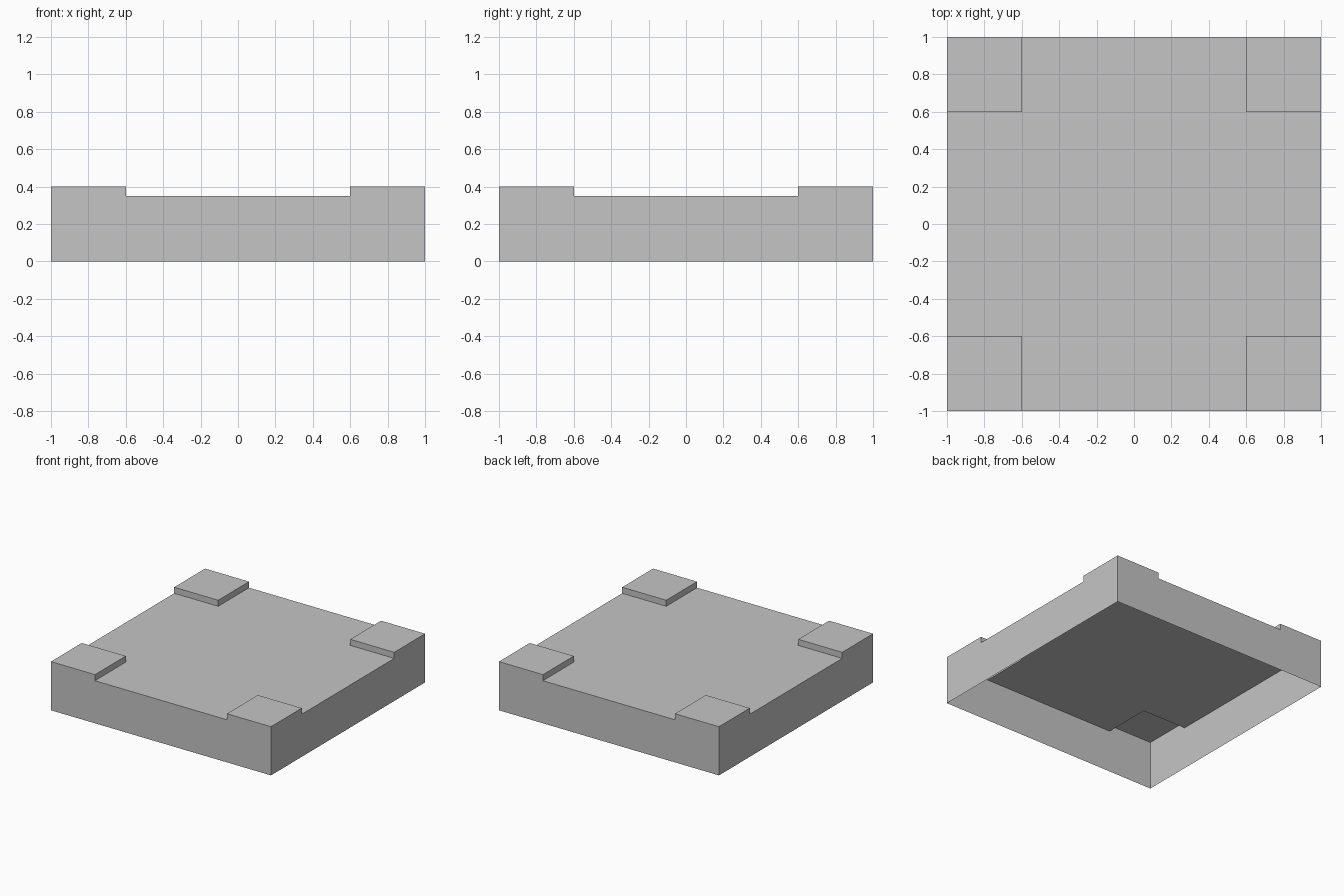
import bpy, bmesh
from math import radians
from mathutils import Matrix, Vector

default = bpy.data.objects.get("Cube")
if default:
    bpy.data.objects.remove(default, do_unlink=True)

DECK = 0.35    # height of the flat deck
PAD = 0.05     # rise of each corner pad
INNER = 0.6    # inner edge of the pads

grey = bpy.data.materials.new("plain grey")
grey.use_nodes = True
grey.diffuse_color = (0.56, 0.56, 0.56, 1)
grey.node_tree.nodes["Principled BSDF"].inputs["Base Color"].default_value = grey.diffuse_color

# Open-bottomed box shell
bm = bmesh.new()
bmesh.ops.create_cube(bm, size=1, matrix=Matrix.Translation((0, 0, DECK / 2)) @ Matrix.Diagonal((2, 2, DECK, 1)))
floor = [f for f in bm.faces if f.normal.z < -0.5]
bmesh.ops.delete(bm, geom=floor, context='FACES_ONLY')

# Cut lines that mark out the corner pads
for axis in (Vector((1, 0, 0)), Vector((0, 1, 0))):
    for side in (-1, 1):
        bmesh.ops.bisect_plane(bm, geom=bm.verts[:] + bm.edges[:] + bm.faces[:],
                               plane_co=axis * side * INNER, plane_no=axis)
bm.normal_update()

# Raise the corners, leaving them hollow underneath
corners = []
for f in bm.faces:
    c = f.calc_center_median()
    if f.normal.z > 0.5 and min(abs(c.x), abs(c.y)) > INNER:
        corners.append(f)
raised = bmesh.ops.extrude_discrete_faces(bm, faces=corners)["faces"]
bmesh.ops.translate(bm, verts=list({v for f in raised for v in f.verts}), vec=(0, 0, PAD))

# Merge the coplanar pieces into clean flat faces
bmesh.ops.dissolve_limit(bm, angle_limit=radians(1), verts=bm.verts[:], edges=bm.edges[:])
bmesh.ops.recalc_face_normals(bm, faces=bm.faces[:])
top = max(bm.faces, key=lambda f: f.calc_center_median().z)
if top.normal.z < 0:
    bmesh.ops.reverse_faces(bm, faces=bm.faces[:])

mesh = bpy.data.meshes.new("platform_shell")
bm.to_mesh(mesh)
bm.free()
mesh.materials.append(grey)
platform = bpy.data.objects.new("platform_shell", mesh)
bpy.context.collection.objects.link(platform)
